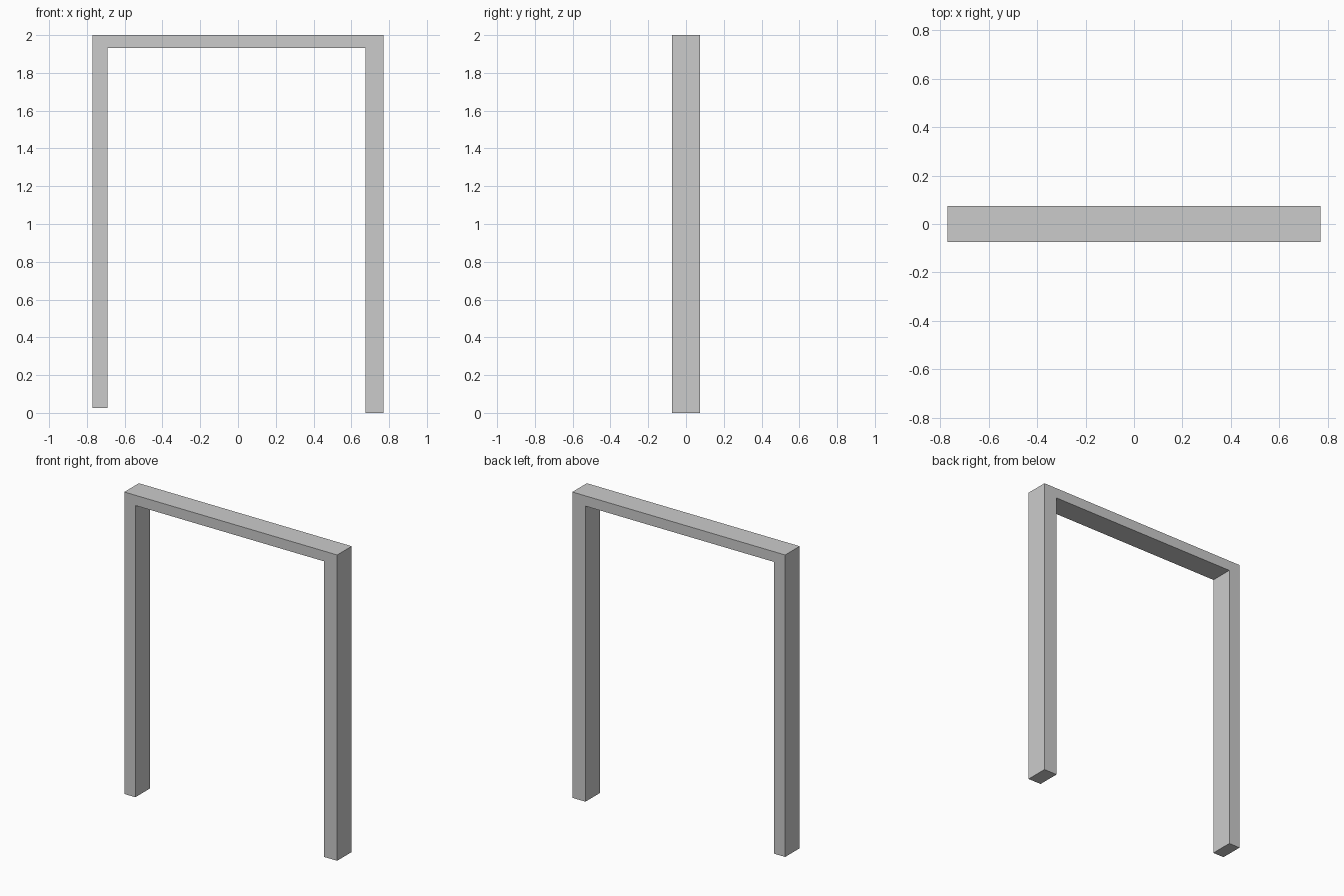
import bpy, bmesh

if "Cube" in bpy.data.objects:
    bpy.data.objects.remove(bpy.data.objects["Cube"])

DEPTH = 0.15

# Door frame outline in the x-z plane: the left jamb is slimmer and shorter
profile = [(-0.77, 0.025), (-0.69, 0.025), (-0.69, 1.933), (0.675, 1.933),
           (0.675, 0.0), (0.77, 0.0), (0.77, 2.0), (-0.77, 2.0)]

# Extrude the outline from front to back as one solid
bm = bmesh.new()
face = bm.faces.new([bm.verts.new((x, -DEPTH / 2, z)) for x, z in profile])
result = bmesh.ops.extrude_face_region(bm, geom=[face], use_keep_orig=True)
moved = [g for g in result["geom"] if isinstance(g, bmesh.types.BMVert)]
bmesh.ops.translate(bm, verts=moved, vec=(0, DEPTH, 0))
bmesh.ops.recalc_face_normals(bm, faces=bm.faces)

mesh = bpy.data.meshes.new("door_frame")
bm.to_mesh(mesh)
bm.free()
frame = bpy.data.objects.new("door_frame", mesh)
bpy.context.collection.objects.link(frame)
